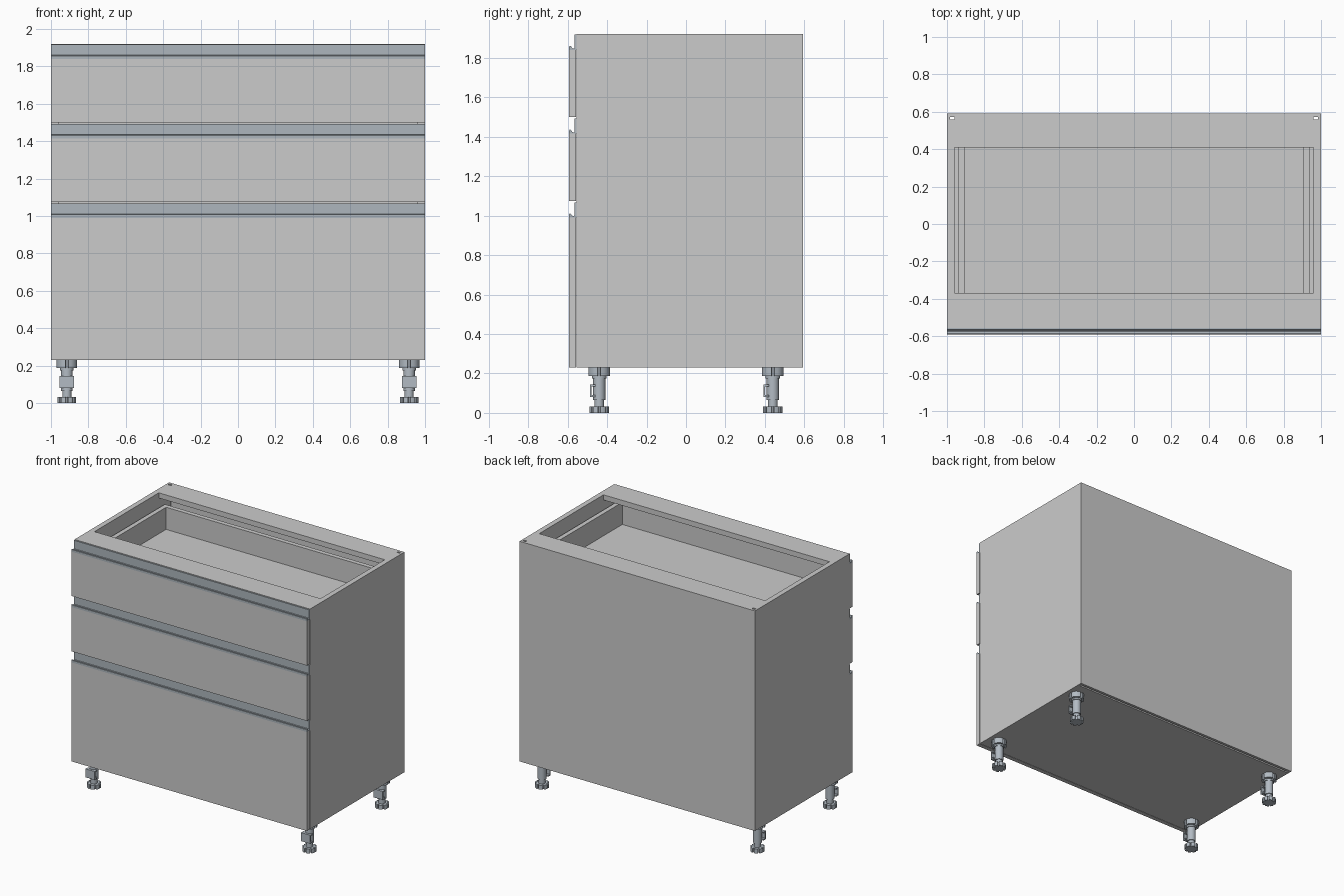
import bpy, bmesh
from math import cos, sin, pi

if "Cube" in bpy.data.objects:
    bpy.data.objects.remove(bpy.data.objects["Cube"])


def material(name, rgb):
    m = bpy.data.materials.new(name)
    m.diffuse_color = (*rgb, 1)
    m.use_nodes = True
    m.node_tree.nodes["Principled BSDF"].inputs["Base Color"].default_value = m.diffuse_color
    return m


METAL = material("rail_metal", (0.42, 0.47, 0.51))
PLASTIC = material("foot_grey", (0.45, 0.50, 0.55))


def prism(bm, pts, axis, a, b):
    """Extrude a 2D outline along x (points are y,z) or z (points are x,y)."""
    place = (lambda p, t: (t, p[0], p[1])) if axis == "x" else (lambda p, t: (p[0], p[1], t))
    lo = [bm.verts.new(place(p, a)) for p in pts]
    hi = [bm.verts.new(place(p, b)) for p in pts]
    bm.faces.new(lo)
    bm.faces.new(hi)
    for i in range(len(pts)):
        j = (i + 1) % len(pts)
        bm.faces.new((lo[i], lo[j], hi[j], hi[i]))


def box(bm, x, y, z):
    prism(bm, [(x[0], y[0]), (x[1], y[0]), (x[1], y[1]), (x[0], y[1])], "z", *z)


def circle(r, n=24):
    return [(r * cos(2 * pi * i / n), r * sin(2 * pi * i / n)) for i in range(n)]


def slotted(r, depth, n, half_slot):
    """Round outline with n radial slots cut into the rim."""
    pts = []
    for k in range(n):
        a, step = 2 * pi * k / n, 2 * pi / n
        angles = [a + half_slot + (step - 2 * half_slot) * i / 4 for i in range(5)]
        pts += [((r - depth) * cos(a - half_slot), (r - depth) * sin(a - half_slot)),
                ((r - depth) * cos(a + half_slot), (r - depth) * sin(a + half_slot))]
        pts += [(r * cos(t), r * sin(t)) for t in angles]
    return pts


def finish(name, bm, mat=None):
    bmesh.ops.recalc_face_normals(bm, faces=bm.faces)
    me = bpy.data.meshes.new(name)
    bm.to_mesh(me)
    bm.free()
    if mat:
        me.materials.append(mat)
    ob = bpy.data.objects.new(name, me)
    bpy.context.collection.objects.link(ob)
    return ob


def panel(name, x, y, z):
    bm = bmesh.new()
    box(bm, x, y, z)
    return finish(name, bm)


FRONT, BACK, BOTTOM, TOP, INNER = -0.592, 0.592, 0.23, 1.92, 0.96

# Side panels, each with a vertical groove near the back
for s, side in ((-1, "left"), (1, "right")):
    bm = bmesh.new()
    outline = [(1, -0.555), (1, BACK), (INNER, BACK), (INNER, 0.572), (0.985, 0.572),
               (0.985, 0.558), (INNER, 0.558), (INNER, -0.555)]
    prism(bm, [(s * x, y) for x, y in outline], "z", BOTTOM, TOP)
    finish(f"{side}_side_panel", bm)

# Bottom, back and top stretchers
wide = (-INNER, INNER)
panel("bottom_panel", wide, (-0.555, 0.558), (BOTTOM, BOTTOM + 0.04))
panel("back_panel", wide, (0.572, BACK), (BOTTOM, TOP - 0.04))
panel("front_top_stretcher", wide, (-0.555, -0.37), (TOP - 0.04, TOP))
panel("back_top_stretcher", wide, (0.41, BACK), (TOP - 0.04, TOP))

# Drawers: front, grip rail and box
levels = [("bottom", BOTTOM, 0.0, 0.32, 0.78),
          ("middle", 1.075, 0.425, 1.195, 1.395),
          ("top", 1.50, 0.85, 1.62, 1.82)]
for name, z0, up, b0, b1 in levels:
    panel(f"{name}_drawer_front", (-1, 1), (FRONT, -0.558), (z0, 0.99 + up))

    # Grip rail: upright back with a hooked lip over the drawer front
    bm = bmesh.new()
    rail = [(-0.556, 1.067), (-0.564, 1.067), (-0.564, 1.003), (-0.569, 0.997),
            (-0.575, 0.998), (-0.585, 1.010), (-0.589, 1.011), (FRONT, 1.007),
            (FRONT, 0.99), (-0.556, 0.99)]
    prism(bm, [(y, z + up) for y, z in rail], "x", -1, 1)
    finish(f"{name}_grip_rail", bm, METAL)

    # Open drawer box
    bm = bmesh.new()
    for s in (-1, 1):
        box(bm, sorted((s * 0.905, s * 0.94)), (-0.555, 0.455), (b0, b1))
    for y in ((-0.555, -0.52), (0.42, 0.455)):
        box(bm, (-0.905, 0.905), y, (b0, b1))
    box(bm, (-0.905, 0.905), (-0.52, 0.42), (b0, b0 + 0.03))
    finish(f"{name}_drawer_box", bm)

# Adjustable foot: slotted pad, threaded stem, sleeve, collar and plinth clip
bm = bmesh.new()
prism(bm, slotted(0.05, 0.012, 8, 0.12), "z", 0, 0.033)
for r, a, b in ((0.024, 0.033, 0.065), (0.031, 0.065, 0.19), (0.036, 0.175, 0.19)):
    prism(bm, circle(r), "z", a, b)
prism(bm, slotted(0.055, 0.018, 4, 0.14), "z", 0.187, BOTTOM)
box(bm, (-0.039, 0.039), (-0.047, -0.039), (0.08, 0.145))
for z in (0.08, 0.135):
    box(bm, (-0.039, 0.039), (-0.039, -0.018), (z, z + 0.01))
foot = finish("front_left_foot", bm, PLASTIC)
foot.location = (-0.915, -0.44, 0)
bpy.context.view_layer.objects.active = foot
foot.select_set(True)
bpy.ops.object.shade_smooth_by_angle(angle=0.5)

# Remaining three feet share the same mesh
for name, x, y in (("front_right_foot", 0.915, -0.44),
                   ("back_left_foot", -0.915, 0.44), ("back_right_foot", 0.915, 0.44)):
    other = bpy.data.objects.new(name, foot.data)
    other.location = (x, y, 0)
    bpy.context.collection.objects.link(other)
